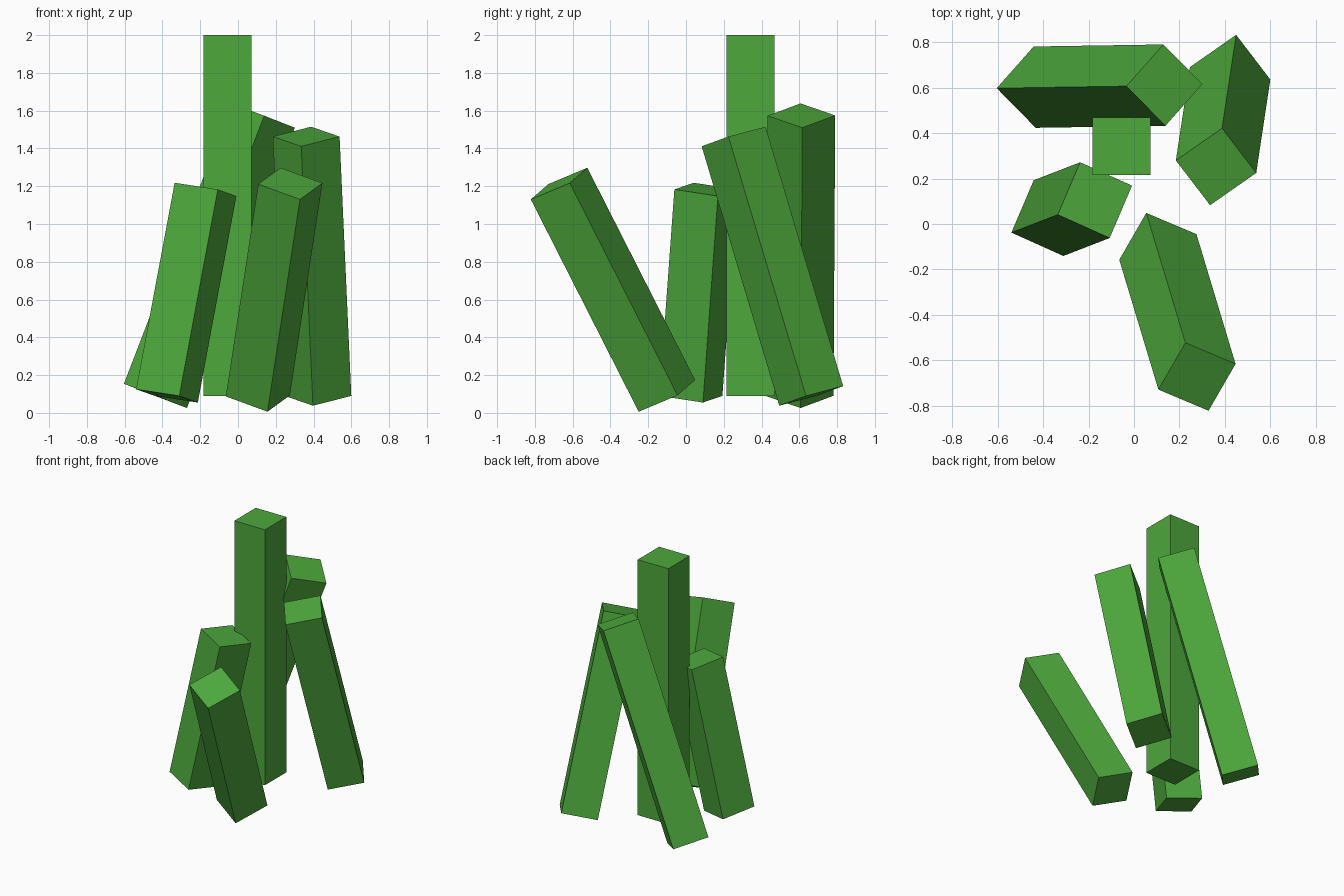
import bpy
import bmesh
from mathutils import Vector

if "Cube" in bpy.data.objects:
    bpy.data.objects.remove(bpy.data.objects["Cube"])

SIDE = 0.253  # square cross-section shared by every shard

green = bpy.data.materials.new("crystal green")
green.diffuse_color = (0.074, 0.392, 0.045, 1.0)
green.use_nodes = True
green.node_tree.nodes["Principled BSDF"].inputs["Base Color"].default_value = green.diffuse_color


def shard(name, base, tip, edge):
    """Square prism from base centre to tip centre, one side along edge."""
    base, tip, edge = Vector(base), Vector(tip), Vector(edge)
    axis = (tip - base).normalized()
    u = (edge - axis * edge.dot(axis)).normalized()
    v = axis.cross(u)
    corners = [(u * a + v * b) * SIDE / 2
               for a, b in ((-1, -1), (1, -1), (1, 1), (-1, 1))]
    bm = bmesh.new()
    low = [bm.verts.new(base + c) for c in corners]
    high = [bm.verts.new(tip + c) for c in corners]
    bm.faces.new(low[::-1])
    bm.faces.new(high)
    for i in range(4):
        j = (i + 1) % 4
        bm.faces.new((low[i], low[j], high[j], high[i]))
    mesh = bpy.data.meshes.new(name)
    bm.to_mesh(mesh)
    bm.free()
    mesh.materials.append(green)
    obj = bpy.data.objects.new(name, mesh)
    bpy.context.collection.objects.link(obj)


# Upright central column
shard("center_shard", (-0.055, 0.342, 0.09), (-0.055, 0.342, 2.0), (1, 0, 0))
# Leaning shards around it
shard("front_shard", (0.105, -0.101, 0.09), (0.277, -0.672, 1.214),
      (0.22, -0.092, -0.083))
shard("left_shard", (-0.376, 0.026, 0.09), (-0.172, 0.105, 1.183),
      (0.228, -0.102, -0.031))
shard("back_shard", (-0.437, 0.602, 0.09), (0.134, 0.611, 1.574),
      (0.163, 0.184, -0.064))
shard("right_shard", (0.423, 0.663, 0.09), (0.361, 0.252, 1.463),
      (0.153, -0.2, -0.053))
